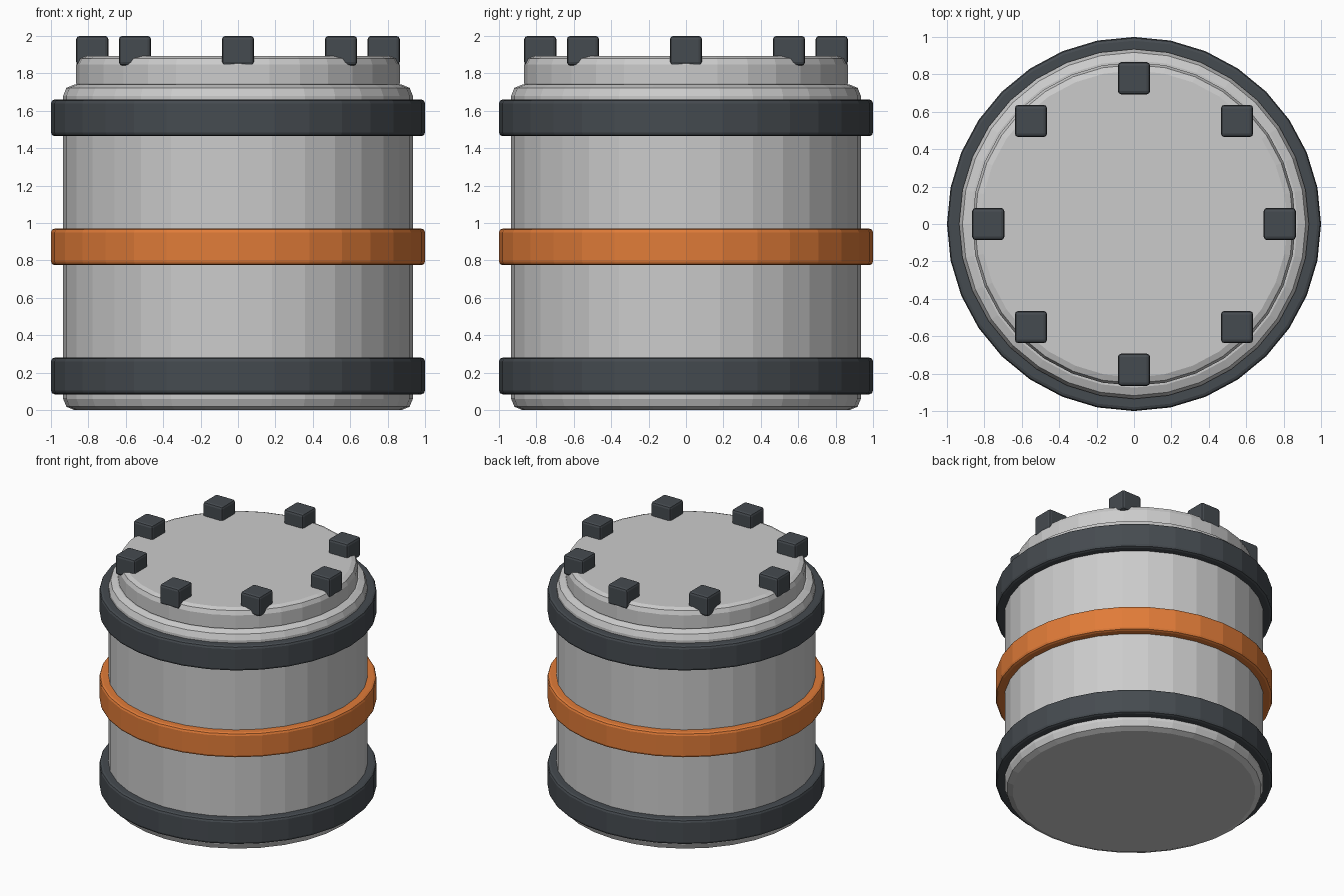
import bpy, bmesh, math
from mathutils import Matrix

if "Cube" in bpy.data.objects:
    bpy.data.objects.remove(bpy.data.objects["Cube"])

SIDES = 32


def material(name, color):
    m = bpy.data.materials.new(name)
    m.diffuse_color = color
    m.use_nodes = True
    m.node_tree.nodes["Principled BSDF"].inputs["Base Color"].default_value = m.diffuse_color
    return m


dark = material("dark_metal", (0.06, 0.07, 0.08, 1))
orange = material("orange_paint", (0.75, 0.2, 0.04, 1))


def finish(name, bm, mat):
    bmesh.ops.recalc_face_normals(bm, faces=bm.faces)
    mesh = bpy.data.meshes.new(name)
    bm.to_mesh(mesh)
    bm.free()
    obj = bpy.data.objects.new(name, mesh)
    bpy.context.collection.objects.link(obj)
    if mat:
        mesh.materials.append(mat)
    return obj


def rounded(r, z0, z1, b):
    """Half-profile of a drum with two-segment rounded rims."""
    m = b * (1 - math.sqrt(0.5))
    return [(r - b, z0), (r - m, z0 + m), (r, z0 + b),
            (r, z1 - b), (r - m, z1 - m), (r - b, z1)]


def lathe(name, profile, mat=None):
    """Capped solid of revolution with flat facets."""
    bm = bmesh.new()
    rings = []
    for r, z in profile:
        rings.append([bm.verts.new((r * math.cos(2 * math.pi * i / SIDES),
                                    r * math.sin(2 * math.pi * i / SIDES), z))
                      for i in range(SIDES)])
    for a, b in zip(rings, rings[1:]):
        for i in range(SIDES):
            j = (i + 1) % SIDES
            bm.faces.new((a[i], a[j], b[j], b[i]))
    bm.faces.new(rings[0][::-1])
    bm.faces.new(rings[-1])
    return finish(name, bm, mat)


# Barrel body and raised lid
lathe("barrel_body", rounded(0.935, 0.0, 1.74, 0.06))
lathe("lid", rounded(0.865, 1.70, 1.892, 0.045))

# Three reinforcing bands
for name, z, mat in (("lower_band", 0.182, dark),
                     ("middle_band", 0.872, orange),
                     ("upper_band", 1.562, dark)):
    lathe(name, rounded(1.0, z - 0.098, z + 0.098, 0.02), mat)

# Eight bolt blocks around the lid, all square to the axes
for i in range(8):
    a = i * math.pi / 4
    bm = bmesh.new()
    place = (Matrix.Translation((0.779 * math.cos(a), 0.779 * math.sin(a), 1.921))
             @ Matrix.Diagonal((0.172, 0.172, 0.158, 1)))
    bmesh.ops.create_cube(bm, size=1, matrix=place)
    bmesh.ops.bevel(bm, geom=bm.edges[:], offset=0.018, segments=2,
                    profile=0.5, affect='EDGES')
    finish(f"lid_bolt_{i + 1}", bm, dark)
